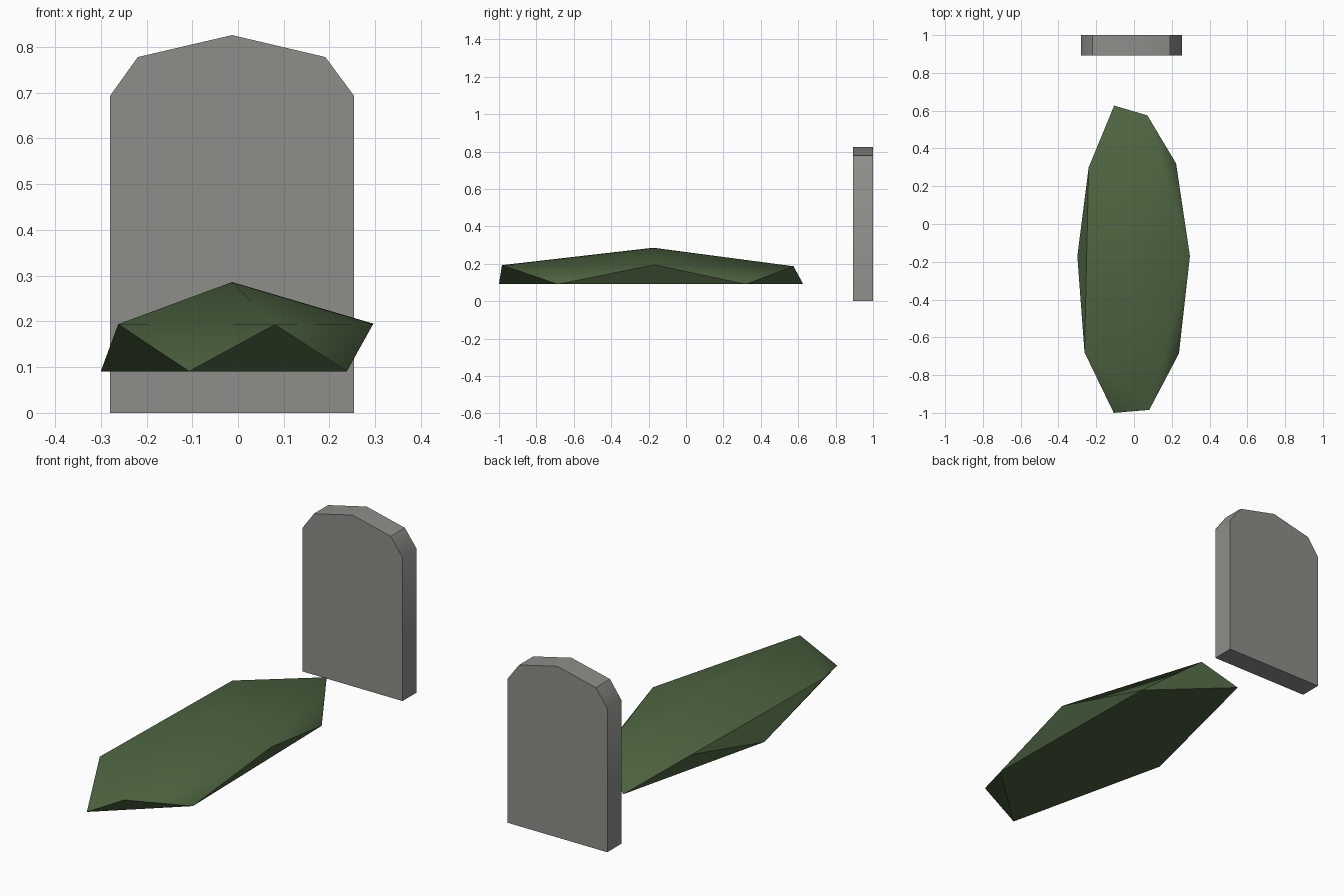
import bpy, bmesh, math

if "Cube" in bpy.data.objects:
    bpy.data.objects.remove(bpy.data.objects["Cube"])


def material(name, rgb):
    m = bpy.data.materials.new(name)
    m.diffuse_color = (*rgb, 1)
    m.use_nodes = True
    m.node_tree.nodes["Principled BSDF"].inputs["Base Color"].default_value = m.diffuse_color
    return m


def finish(name, bm, mat):
    """Turn a bmesh into a smooth-by-angle object."""
    bmesh.ops.recalc_face_normals(bm, faces=bm.faces)
    mesh = bpy.data.meshes.new(name)
    bm.to_mesh(mesh)
    bm.free()
    mesh.materials.append(mat)
    obj = bpy.data.objects.new(name, mesh)
    bpy.context.collection.objects.link(obj)
    bpy.ops.object.select_all(action='DESELECT')
    obj.select_set(True)
    bpy.context.view_layer.objects.active = obj
    bpy.ops.object.shade_smooth_by_angle(angle=math.radians(38))
    return obj


stone = material("stone grey", (0.27, 0.27, 0.25))
grass = material("grass green", (0.075, 0.127, 0.052))

# Headstone: clipped-corner outline extruded front to back
outline = [(-0.28, 0), (0.254, 0), (0.254, 0.693), (0.191, 0.778),
           (-0.013, 0.826), (-0.219, 0.778), (-0.28, 0.693)]
bm = bmesh.new()
slab = bm.faces.new([bm.verts.new((x, 0.892, z)) for x, z in outline])
ext = bmesh.ops.extrude_face_region(bm, geom=[slab])
bmesh.ops.translate(bm, vec=(0, 0.108, 0),
                    verts=[v for v in ext["geom"] if isinstance(v, bmesh.types.BMVert)])
finish("headstone", bm, stone)

# Grave mound: faceted dome with two staggered five-point rings and a flat base
upper_ring = [(-0.24, 0.30, 0.193), (-0.262, -0.68, 0.194), (0.081, -0.984, 0.193),
              (0.296, -0.17, 0.195), (0.071, 0.575, 0.187)]
lower_ring = [(-0.30, -0.17), (-0.107, -1.0), (0.238, -0.685),
              (0.223, 0.32), (-0.105, 0.627)]
bm = bmesh.new()
peak = bm.verts.new((-0.013, -0.175, 0.286))
up = [bm.verts.new(p) for p in upper_ring]
low = [bm.verts.new((x, y, 0.091)) for x, y in lower_ring]
for i in range(5):
    j = (i + 1) % 5
    bm.faces.new((peak, up[i], up[j]))
    bm.faces.new((up[i], low[i], up[j]))
    bm.faces.new((low[i], low[j], up[j]))
bm.faces.new(low)
finish("grave_mound", bm, grass)
